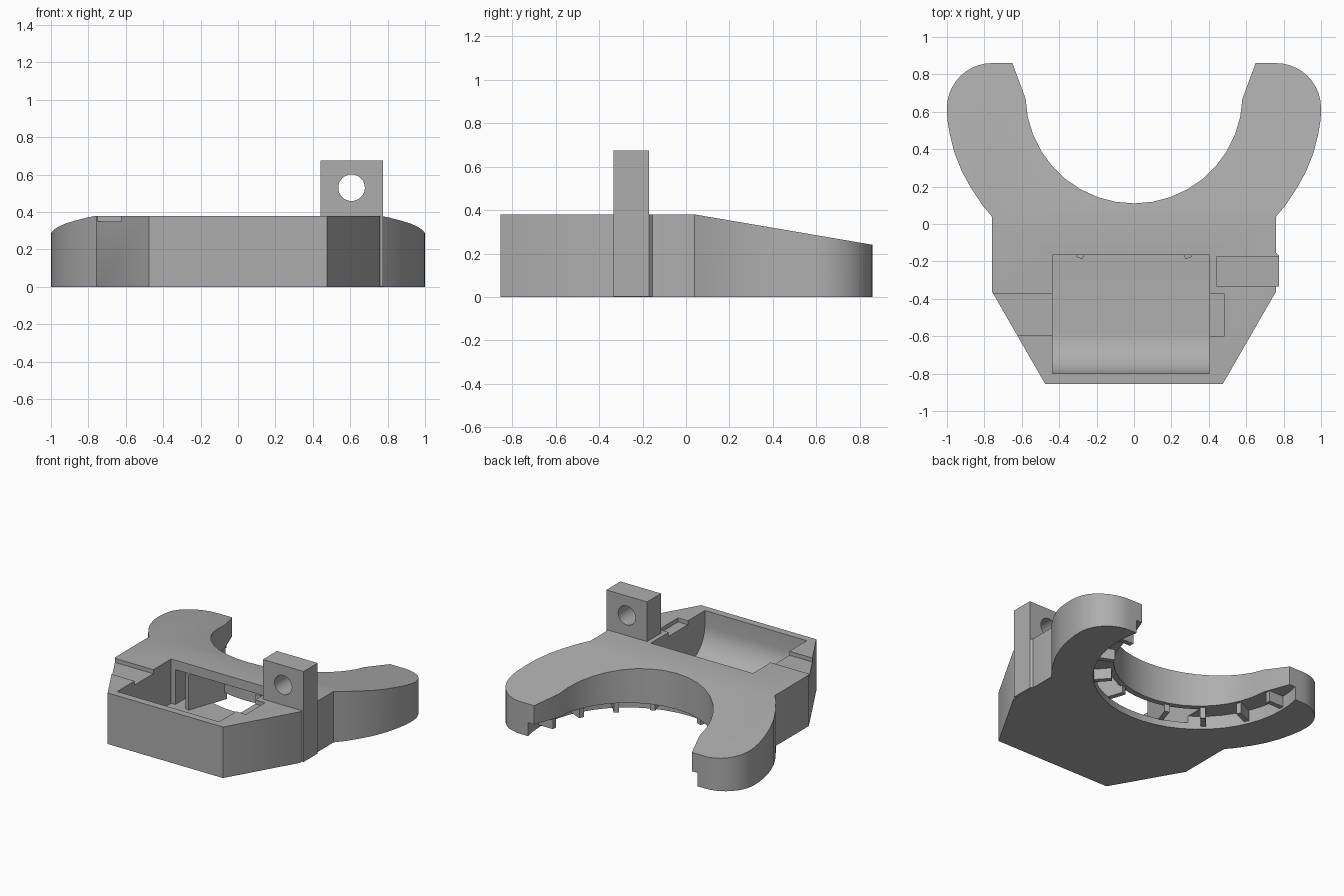
import bpy, bmesh, math
from mathutils import Matrix

cube = bpy.data.objects.get("Cube")
if cube:
    bpy.data.objects.remove(cube, do_unlink=True)

grey = bpy.data.materials.new("matte grey")
grey.use_nodes = True
grey.diffuse_color = (0.42, 0.42, 0.42, 1)
grey.node_tree.nodes["Principled BSDF"].inputs["Base Color"].default_value = grey.diffuse_color

H = 0.38             # deck height
CY, R = 0.69, 0.58   # centre and radius of the round opening


def prism(name, pts, lo, hi, axis="z"):
    """Extrude a flat outline along z (points x,y) or along x (points y,z)."""
    place = (lambda p, t: (p[0], p[1], t)) if axis == "z" else (lambda p, t: (t, p[0], p[1]))
    bm = bmesh.new()
    face = bm.faces.new([bm.verts.new(place(p, lo)) for p in pts])
    ext = bmesh.ops.extrude_face_region(bm, geom=[face])
    shift = [b - a for a, b in zip(place((0, 0), lo), place((0, 0), hi))]
    bmesh.ops.translate(bm, vec=shift, verts=[g for g in ext["geom"] if isinstance(g, bmesh.types.BMVert)])
    bmesh.ops.recalc_face_normals(bm, faces=bm.faces)
    me = bpy.data.meshes.new(name)
    bm.to_mesh(me)
    bm.free()
    ob = bpy.data.objects.new(name, me)
    me.materials.append(grey)
    bpy.context.collection.objects.link(ob)
    return ob


def box(name, x0, x1, y0, y1, z0, z1):
    return prism(name, [(x0, y0), (x1, y0), (x1, y1), (x0, y1)], z0, z1)


def arc(cx, cy, r, a0, a1, n):
    return [(cx + r * math.cos(math.radians(a0 + (a1 - a0) * i / n)),
             cy + r * math.sin(math.radians(a0 + (a1 - a0) * i / n))) for i in range(n + 1)]


def cut(target, cutter):
    mod = target.modifiers.new("cut", "BOOLEAN")
    mod.operation, mod.solver, mod.object = "DIFFERENCE", "EXACT", cutter
    bpy.context.view_layer.objects.active = target
    bpy.ops.object.modifier_apply(modifier=mod.name)
    bpy.data.objects.remove(cutter, do_unlink=True)


# Body: angular front half and two rounded arms around an opening
arm = [(0.76, 0.04), (0.81, 0.1), (0.87, 0.19), (0.92, 0.28), (0.96, 0.38), (0.985, 0.48), (0.998, 0.56)]
arm += arc(0.76, 0.62, 0.24, 0, 90, 10) + [(0.65, 0.86)]
half = [(0.475, -0.855), (0.76, -0.36)] + arm
outline = half + arc(0, CY, R, -2, -178, 18) + [(-x, y) for x, y in reversed(half)]
body = prism("body", outline, 0, H)

# Sloping top of the arms
cut(body, prism("slope_cutter", [(0.04, H), (0.96, 0.223), (0.96, 0.6), (0.04, 0.6)], -1.2, 1.2, "x"))

# Pocket with a rounded front floor
floor = arc(-0.58, 0.27, 0.22, 270, 180, 12)
cut(body, prism("pocket_cutter", [(-0.165, 0.5), (-0.165, 0.05)] + floor + [(-0.80, 0.5)], -0.435, 0.405, "x"))

# Shallow side notches of the pocket
cut(body, box("left_notch_cutter", -0.9, -0.42, -0.595, -0.375, 0.35, 0.5))
cut(body, box("right_notch_cutter", 0.39, 0.485, -0.6, -0.375, 0.35, 0.5))

# Hollow from the pocket to the back of the round lip
hollow = [(-0.4, -0.2), (0.4, -0.2)] + arc(0, CY, R + 0.04, -50, -130, 14)
cut(body, prism("hollow_cutter", hollow, 0.05, 0.31))

# Undercut below the lip
cut(body, prism("undercut_cutter", arc(0, CY, 0.72, 0, 352.5, 47), -0.1, 0.1))

# Radial ribs below the lip
parts = [body]
for side in (-1, 1):
    for i, (angle, outer, top) in enumerate([(18.5, 0.92, 0.312), (42, 0.76, 0.15), (66, 0.76, 0.15), (90, 0.76, 0.15)]):
        rib = box(f"rib_{'left' if side > 0 else 'right'}_{i + 1}", -0.018, 0.018, -outer, -0.6, 0.02 if i else 0.045, top)
        rib.data.transform(Matrix.Translation((0, CY, 0)) @ Matrix.Rotation(math.radians(side * angle), 4, "Z"))
        parts.append(rib)

# Upright lug with a round hole
lug = prism("lug", [(0.44, -0.335), (0.775, -0.335), (0.775, -0.17), (0.76, -0.15), (0.72, -0.17), (0.44, -0.17)], 0, H)
bpy.data.objects.remove(lug, do_unlink=True)
lug = box("lug", 0.44, 0.775, -0.335, -0.17, 0.2, 0.675)
hole = prism("hole_cutter", arc(0, 0, 0.071, 0, 348.75, 31), -0.5, 0.5)
hole.data.transform(Matrix.Translation((0.607, -0.25, 0.53)) @ Matrix.Rotation(math.radians(90), 4, "X"))
cut(lug, hole)
foot = prism("lug_foot", [(0.7, -0.335), (0.775, -0.335), (0.775, -0.17), (0.755, -0.15), (0.7, -0.15)], 0.001, H - 0.001)
parts += [lug, foot]

# Smooth shading with sharp edges kept
bpy.ops.object.select_all(action="DESELECT")
for ob in parts:
    ob.select_set(True)
bpy.context.view_layer.objects.active = body
bpy.ops.object.shade_smooth_by_angle(angle=math.radians(30))
